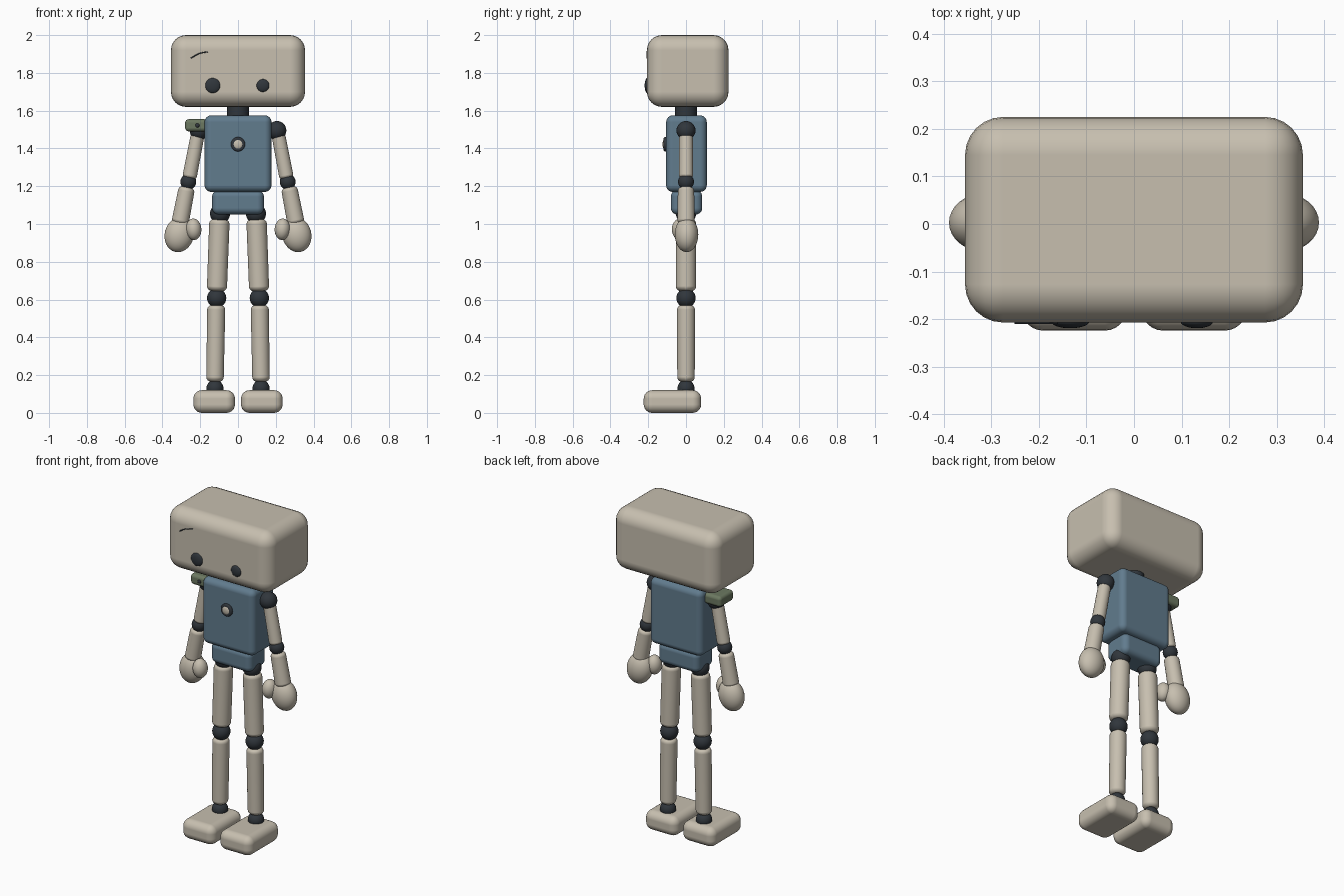
import bpy
import bmesh
from math import pi, radians
from mathutils import Matrix, Vector

if "Cube" in bpy.data.objects:
    bpy.data.objects.remove(bpy.data.objects["Cube"], do_unlink=True)


def make_material(name, rgb):
    mat = bpy.data.materials.new(name)
    mat.use_nodes = True
    color = (*rgb, 1.0)
    mat.diffuse_color = color
    bsdf = next(n for n in mat.node_tree.nodes if n.type == "BSDF_PRINCIPLED")
    bsdf.inputs["Base Color"].default_value = color
    bsdf.inputs["Roughness"].default_value = 0.6
    return mat


cream = make_material("warm cream", (0.57, 0.52, 0.43))
blue = make_material("slate blue", (0.12, 0.20, 0.27))
dark = make_material("charcoal", (0.03, 0.037, 0.045))
green = make_material("sage green", (0.15, 0.19, 0.12))


def add_object(name, bm, mat, matrix, bevel=0.0, segments=6):
    mesh = bpy.data.meshes.new(name)
    bm.to_mesh(mesh)
    bm.free()
    mesh.shade_smooth()
    mesh.materials.append(mat)
    obj = bpy.data.objects.new(name, mesh)
    bpy.context.collection.objects.link(obj)
    obj.matrix_world = matrix
    if bevel:
        mod = obj.modifiers.new("rounding", "BEVEL")
        mod.width = bevel
        mod.segments = segments
        mod.limit_method = "ANGLE"
        mod.angle_limit = radians(40)
        mod.harden_normals = True
    return obj


def box(name, mat, low, high, bevel):
    low, high = Vector(low), Vector(high)
    bm = bmesh.new()
    bmesh.ops.create_cube(bm, size=1)
    bmesh.ops.scale(bm, vec=high - low, verts=bm.verts)
    return add_object(name, bm, mat, Matrix.Translation((low + high) / 2), bevel)


def ball(name, mat, center, radii, tilt=0.0):
    bm = bmesh.new()
    bmesh.ops.create_uvsphere(bm, u_segments=32, v_segments=16, radius=1)
    bmesh.ops.scale(bm, vec=radii, verts=bm.verts)
    matrix = Matrix.Translation(center) @ Matrix.Rotation(tilt, 4, "Y")
    return add_object(name, bm, mat, matrix)


def rod(name, mat, start, end, r1, r2, bevel):
    start, end = Vector(start), Vector(end)
    axis = end - start
    bm = bmesh.new()
    bmesh.ops.create_cone(bm, cap_ends=True, segments=32, radius1=r1,
                          radius2=r2, depth=axis.length)
    matrix = (Matrix.Translation((start + end) / 2)
              @ axis.to_track_quat("Z", "Y").to_matrix().to_4x4())
    return add_object(name, bm, mat, matrix, bevel)


# Head, neck and body
box("head", cream, (-0.355, -0.207, 1.62), (0.355, 0.225, 2.0), 0.08)
rod("neck", dark, (0, 0, 1.54), (0, 0, 1.66), 0.057, 0.057, 0.008)
box("torso", blue, (-0.177, -0.105, 1.17), (0.177, 0.11, 1.575), 0.035)
box("pelvis", blue, (-0.137, -0.08, 1.05), (0.137, 0.086, 1.18), 0.035)

# Chest button
rod("chest_button_rim", dark, (0, -0.09, 1.422), (0, -0.119, 1.422),
    0.038, 0.038, 0.009)
ball("chest_button", cream, (0, -0.115, 1.422), (0.026, 0.009, 0.026))

# Eyes, the right one slightly larger
ball("right_eye", dark, (-0.134, -0.205, 1.733), (0.04, 0.014, 0.04))
ball("left_eye", dark, (0.132, -0.205, 1.733), (0.034, 0.014, 0.034))

# Fine scratch on the forehead
curve = bpy.data.curves.new("forehead_scratch", "CURVE")
curve.dimensions = "3D"
curve.bevel_depth = 0.003
spline = curve.splines.new("BEZIER")
spline.bezier_points.add(2)
for point, (x, z) in zip(spline.bezier_points,
                         ((-0.25, 1.878), (-0.205, 1.902), (-0.16, 1.912))):
    point.co = (x, -0.207, z)
    point.handle_left_type = point.handle_right_type = "AUTO"
curve.materials.append(dark)
scratch = bpy.data.objects.new("forehead_scratch", curve)
bpy.context.collection.objects.link(scratch)

# Shoulder plate with a bolt
box("shoulder_plate", green, (-0.28, -0.068, 1.49), (-0.16, 0.068, 1.555), 0.02)
ball("shoulder_plate_bolt", dark, (-0.215, -0.068, 1.522), (0.011, 0.006, 0.011))

# Limbs, one set per side
for side, s in (("left", 1), ("right", -1)):
    # Arm
    ball(side + "_shoulder", dark, (s * 0.206, 0, 1.495), (0.05,) * 3)
    rod(side + "_upper_arm", cream, (s * 0.213, 0, 1.475), (s * 0.258, 0, 1.24),
        0.036, 0.038, 0.02)
    ball(side + "_elbow", dark, (s * 0.263, 0, 1.223), (0.042,) * 3)
    rod(side + "_forearm", cream, (s * 0.27, 0, 1.195), (s * 0.308, 0, 1.0),
        0.043, 0.046, 0.022)
    ball(side + "_hand", cream, (s * 0.311, 0.003, 0.944), (0.077, 0.062, 0.094),
         -s * radians(14))
    ball(side + "_thumb", cream, (s * 0.235, -0.03, 0.972), (0.041, 0.045, 0.057),
         s * radians(4))
    # Leg
    ball(side + "_hip", dark, (s * 0.095, 0, 1.055), (0.053,) * 3)
    rod(side + "_thigh", cream, (s * 0.098, 0, 1.025), (s * 0.112, 0, 0.645),
        0.054, 0.053, 0.025)
    ball(side + "_knee", dark, (s * 0.113, 0, 0.608), (0.051,) * 3)
    rod(side + "_shin", cream, (s * 0.115, 0, 0.57), (s * 0.122, 0, 0.165),
        0.048, 0.046, 0.025)
    ball(side + "_ankle", dark, (s * 0.122, 0, 0.13), (0.045,) * 3)
    x = sorted((s * 0.016, s * 0.236))
    box(side + "_foot", cream, (x[0], -0.224, 0), (x[1], 0.08, 0.12), 0.045)
